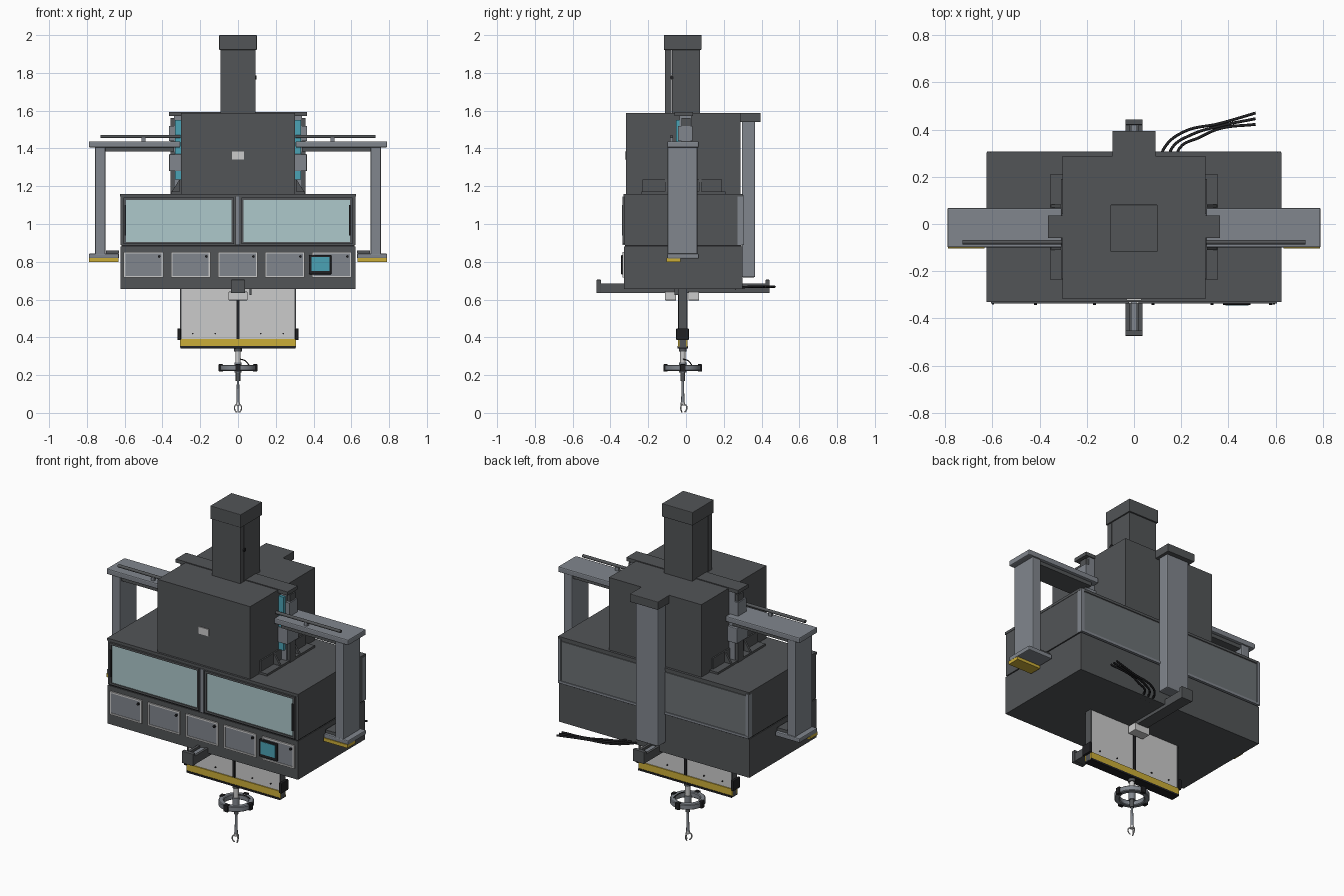
import bpy, bmesh, math
from mathutils import Matrix, Vector

if "Cube" in bpy.data.objects:
    bpy.data.objects.remove(bpy.data.objects["Cube"])


def mat(name, *c):
    m = bpy.data.materials.new(name)
    m.diffuse_color = (*c, 1)
    m.use_nodes = True
    m.node_tree.nodes["Principled BSDF"].inputs["Base Color"].default_value = m.diffuse_color
    return m


DARK = mat("dark_grey", .085, .09, .095)
STEEL = mat("steel", .22, .24, .27)
LIGHT = mat("light_grey", .55, .56, .56)
GLASS = mat("glass", .42, .58, .6)
SMOKE = mat("smoked_glass", .15, .165, .175)
CYAN = mat("cyan", .07, .36, .46)
YELLOW = mat("yellow", .6, .42, .04)
BLACK = mat("black", .015, .015, .017)
CY = -.017  # centre line of the hanging tool


def finish(name, bm, m, mirror=False, bevel=0, smooth=False):
    me = bpy.data.meshes.new(name)
    bmesh.ops.recalc_face_normals(bm, faces=bm.faces[:])
    bm.to_mesh(me)
    bm.free()
    ob = bpy.data.objects.new(name, me)
    bpy.context.collection.objects.link(ob)
    me.materials.append(m)
    if smooth:
        bpy.context.view_layer.objects.active = ob
        ob.select_set(True)
        bpy.ops.object.shade_smooth_by_angle(angle=math.radians(35))
        ob.select_set(False)
    if bevel:
        b = ob.modifiers.new("bevel", 'BEVEL')
        b.width, b.segments = bevel, 2
    if mirror:
        ob.modifiers.new("mirror", 'MIRROR')
    return ob


def box(name, x0, x1, y0, y1, z0, z1, m=DARK, mirror=False, bevel=0):
    bm = bmesh.new()
    mx = (Matrix.Translation(((x0 + x1) / 2, (y0 + y1) / 2, (z0 + z1) / 2))
          @ Matrix.Diagonal((x1 - x0, y1 - y0, z1 - z0, 1)))
    bmesh.ops.create_cube(bm, size=1, matrix=mx)
    return finish(name, bm, m, mirror, bevel)


def rod(name, a, b, r, m=STEEL, mirror=False, r2=None, seg=20):
    a, b = Vector(a), Vector(b)
    d = b - a
    mx = Matrix.Translation((a + b) / 2) @ d.to_track_quat('Z', 'Y').to_matrix().to_4x4()
    bm = bmesh.new()
    bmesh.ops.create_cone(bm, cap_ends=True, segments=seg, radius1=r,
                          radius2=r if r2 is None else r2, depth=d.length, matrix=mx)
    return finish(name, bm, m, mirror, smooth=True)


def frame(name, x0, x1, z0, z1, y0, y1, w, m):
    """Rectangular border in the xz plane."""
    bm = bmesh.new()
    loops = []
    for y in (y0, y1):
        for k in (0, w):
            loops.append([bm.verts.new((x, y, z)) for x, z in
                          ((x0 + k, z0 + k), (x1 - k, z0 + k), (x1 - k, z1 - k), (x0 + k, z1 - k))])
    fo, fi, bo, bi = loops
    for p, q in ((fo, fi), (fi, bi), (bi, bo), (bo, fo)):
        for i in range(4):
            j = (i + 1) % 4
            bm.faces.new((p[i], p[j], q[j], q[i]))
    return finish(name, bm, m)


def tube(name, pts, r, m):
    cu = bpy.data.curves.new(name, 'CURVE')
    cu.dimensions = '3D'
    cu.bevel_depth, cu.bevel_resolution, cu.resolution_u, cu.use_fill_caps = r, 2, 8, True
    s = cu.splines.new('BEZIER')
    s.bezier_points.add(len(pts) - 1)
    for p, co in zip(s.bezier_points, pts):
        p.co = co
        p.handle_left_type = p.handle_right_type = 'AUTO'
    cu.materials.append(m)
    ob = bpy.data.objects.new(name, cu)
    bpy.context.collection.objects.link(ob)
    bpy.context.view_layer.objects.active = ob
    ob.select_set(True)
    bpy.ops.object.convert(target='MESH')
    bpy.context.object.select_set(False)


# Main cabinet: lower and upper halves with a seam
box("lower_cabinet", -.622, .622, -.328, .298, .655, .882)
box("cabinet_seam", -.617, .617, -.323, .293, .88, .89, BLACK)
box("upper_cabinet", -.622, .622, -.325, .298, .888, 1.152)
box("cabinet_lid", -.624, .624, -.33, .302, 1.145, 1.16)

# Front windows
for x0, x1 in ((-.605, -.022), (.018, .605)):
    frame("window_frame", x0, x1, .893, 1.14, -.336, -.32, .012, DARK)
    box("window_pane", x0 + .01, x1 - .01, -.33, -.32, .903, 1.13, GLASS)
box("window_post", -.013, .01, -.337, -.32, .888, 1.145, STEEL)
box("window_latch", .588, .598, -.34, -.33, .94, 1.1, BLACK)
box("window_latch_left", -.602, -.592, -.34, -.33, .94, 1.1, BLACK)

# Back and corner trims
box("back_window", -.6, .6, .29, .303, .9, 1.135, SMOKE)
box("back_rail_low", -.622, .622, .29, .308, .888, .902, STEEL)
box("back_edge_strip", .605, .623, .272, .307, .89, 1.15, STEEL, True)

# Drawer doors and control screen
for i in range(5):
    c = -.5 + i * .249
    frame("door_frame", c - .105, c + .105, .717, .853, -.336, -.325, .009, LIGHT)
    box("door_panel", c - .097, c + .097, -.332, -.325, .725, .845, STEEL)
    rod("door_knob", (c + .083, -.33, .828), (c + .083, -.342, .828), .007, BLACK, seg=10)
box("screen_housing", .376, .494, -.343, -.325, .733, .836, BLACK, bevel=.004)
box("screen", .388, .484, -.345, -.34, .752, .826, CYAN)

# Upper housing and top column
box("upper_housing", -.302, .302, -.318, .288, 1.158, 1.588)
box("housing_badge", -.032, .032, -.323, -.315, 1.342, 1.383, LIGHT)
box("top_column", -.092, .092, -.075, .073, 1.58, 1.93)
box("column_cover", -.092, .092, -.11, -.078, 1.58, 1.93)
box("column_cap", -.1, .1, -.117, .082, 1.922, 2.0, bevel=.003)
rod("column_knob", (.09, -.075, 1.775), (.099, -.075, 1.775), .01, BLACK)

# Side lifting rails on the housing
box("rail_top_bar", -.365, .365, -.06, .036, 1.572, 1.593)
box("rail_post", .3, .34, -.035, .03, 1.16, 1.575, STEEL, True)
box("rail_guide", .338, .358, -.025, .025, 1.16, 1.56, DARK, True)
box("rail_screen", .3, .334, -.052, -.035, 1.235, 1.55, CYAN, True)
box("rail_slide", .34, .365, -.042, .035, 1.44, 1.52, STEEL, True)
box("carriage_block", .3, .365, -.06, .045, 1.28, 1.37, STEEL, True, .004)
box("rail_base", .3, .355, -.235, .21, 1.158, 1.172, DARK, True)
box("rail_skirt", .3, .31, -.23, .19, 1.16, 1.236, DARK, True)
for y in (-.11, .07):
    bm = bmesh.new()
    vs = [bm.verts.new(p) for p in ((.3, y, 1.17), (.352, y, 1.17), (.31, y, 1.235), (.3, y, 1.235))]
    f = bm.faces.new(vs)
    r = bmesh.ops.extrude_face_region(bm, geom=[f])
    bmesh.ops.translate(bm, vec=(0, .012, 0), verts=[v for v in r["geom"] if isinstance(v, bmesh.types.BMVert)])
    finish("rail_gusset", bm, DARK, True)

# Side arms: beam, leg, foot, and the rod above
box("arm_beam", .305, .79, -.1, .068, 1.405, 1.438, STEEL, True, .006)
box("arm_underplate", .34, .71, -.085, .05, 1.383, 1.407, DARK, True)
box("arm_leg", .702, .757, -.098, .06, .83, 1.41, STEEL, True, .006)
box("arm_foot", .63, .79, -.1, .068, .817, .843, STEEL, True, .005)
box("arm_foot_pad", .632, .788, -.104, -.03, .8, .82, YELLOW, True)
box("arm_foot_stop", .63, .7, -.085, .05, .843, .86, DARK, True)
rod("arm_rod", (.305, -.077, 1.463), (.727, -.077, 1.463), .009, DARK, True)
box("arm_rod_support", .49, .51, -.085, -.068, 1.435, 1.458, STEEL, True)

# Back column
box("back_column", -.075, .075, .296, .366, .718, 1.545, STEEL, bevel=.006)
box("back_column_cap", -.092, .092, .26, .394, 1.54, 1.588, bevel=.003)

# Under-beam running front to back
box("under_beam", -.035, .035, -.46, .435, .636, .662)
box("beam_lip", .02, .035, -.46, .435, .66, .685, DARK, True)
box("beam_track", -.012, .012, -.45, .425, .66, .678, STEEL)
for y0, y1 in ((-.474, -.45), (.42, .443)):
    box("beam_end_cap", -.037, .037, y0, y1, .634, .705, bevel=.003)
for y0, y1 in ((-.112, -.052), (.012, .07)):
    box("beam_block", -.05, .05, y0, y1, .596, .642, LIGHT, bevel=.003)
box("sensor_pin", .062, .072, -.06, -.04, .625, .66, DARK)

# Hanging panel
box("hanging_panel", -.302, .302, -.036, .001, .35, .66, LIGHT)
box("panel_edge", .298, .306, -.04, .005, .347, .66, DARK, True)
for y0, y1 in ((-.042, -.035), (.0, .007)):
    box("warning_strip", -.307, .307, y0, y1, .352, .392, YELLOW)
    box("panel_slot", -.008, .008, y0, y1, .392, .655, BLACK)
    for x in (-.24, -.12, .12, .24):
        rod("panel_bolt", (x, y0, .42), (x, y1, .42), .004, BLACK, seg=8)
box("panel_foot", -.305, .305, -.045, .01, .342, .353, BLACK)
box("side_roller", .303, .32, -.052, .015, .385, .447, BLACK, True, .004)

# Tool shaft
rod("shaft_collar", (0, CY, .325), (0, CY, .347), .02, DARK)
rod("shaft_upper", (0, CY, .265), (0, CY, .33), .014, LIGHT)
rod("shaft_hub", (0, CY, .215), (0, CY, .268), .019, STEEL)
rod("shaft_sleeve", (0, CY, .17), (0, CY, .218), .012, DARK)
rod("shaft_lower", (0, CY, .05), (0, CY, .175), .009, STEEL, r2=.006)
rod("gripper_knuckle", (0, CY, .04), (0, CY, .056), .011, LIGHT)

# Tool ring with clamps and spokes
bm = bmesh.new()
prof = [(.066, .226), (.07, .222), (.091, .222), (.095, .226), (.095, .25), (.091, .254), (.07, .254), (.066, .25)]
rings = []
for i in range(40):
    a = i * math.tau / 40
    rings.append([bm.verts.new((r * math.cos(a), CY + r * math.sin(a), z)) for r, z in prof])
for i in range(40):
    p, q = rings[i], rings[(i + 1) % 40]
    for k in range(8):
        bm.faces.new((p[k], p[k - 1], q[k - 1], q[k]))
finish("tool_ring", bm, STEEL, smooth=True)
for i in range(4):
    a = i * math.pi / 2
    c, s = math.cos(a), math.sin(a)
    cl = box("ring_clamp", .08, .102, -.014, .014, .218, .258, BLACK, bevel=.003)
    cl.matrix_world = Matrix.Translation((0, CY, 0)) @ Matrix.Rotation(a, 4, 'Z')
tube("ring_wire", [(.01, CY, .285), (.04, CY + .03, .275), (.06, CY + .05, .25)], .003, BLACK)

# Gripper fingers
for i in range(3):
    a = math.radians(90 + i * 120)
    c, s = math.cos(a), math.sin(a)
    tube("gripper_finger", [(r * c, CY + r * s, z) for r, z in
                            ((.006, .048), (.02, .035), (.02, .018), (.009, .003))], .0035, LIGHT)

# Trailing cables
for i in range(3):
    x, y = .11 + .033 * i, .47 - .024 * i
    tube("cable", [(x, .26, .66), (x + .02, .325, .667), (x + .1, .39 - .012 * i, .668), (.36, y - .045 + .013 * i, .668), (.515, y, .668)], .006, BLACK)
